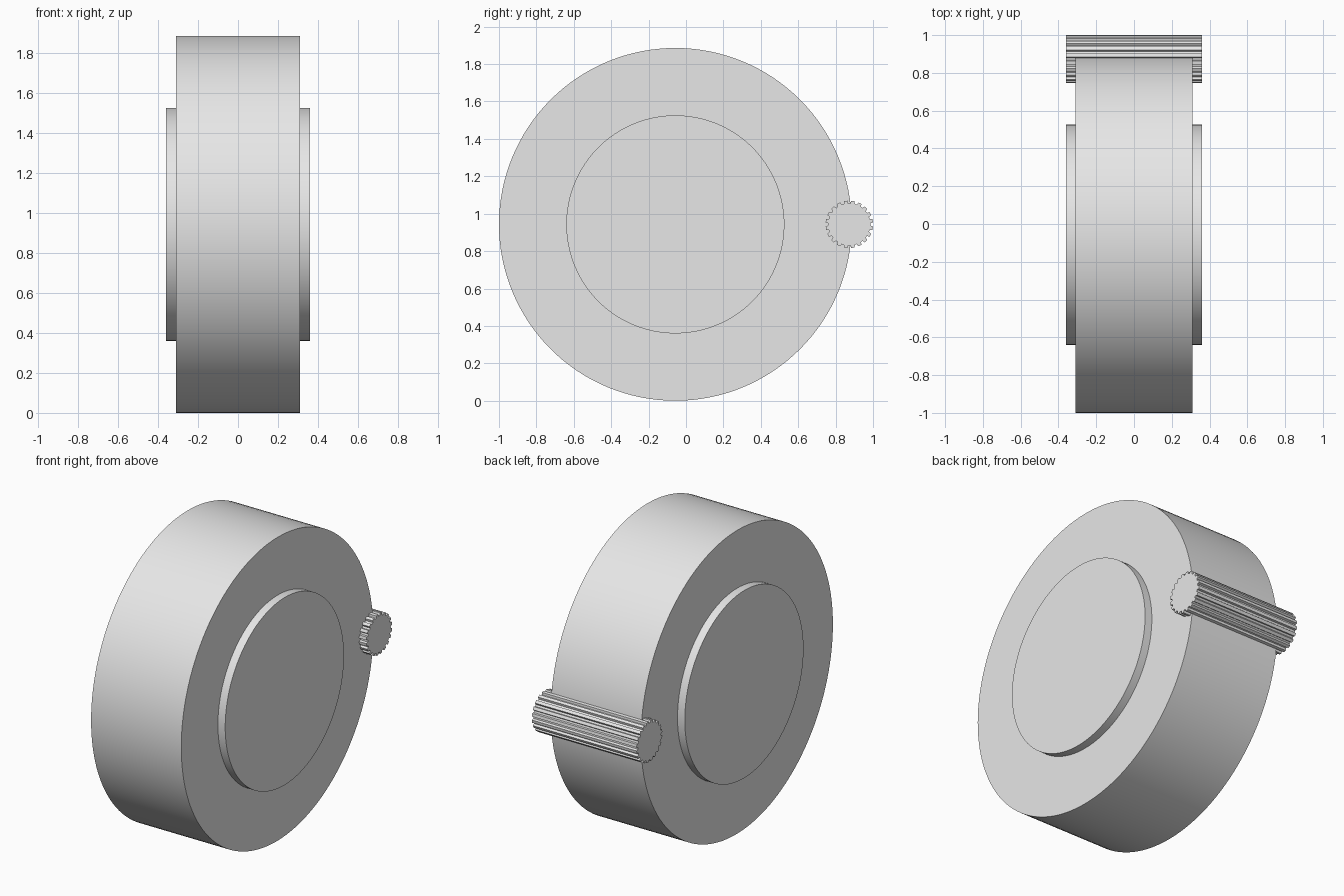
import bpy, bmesh, math

cube = bpy.data.objects.get("Cube")
if cube:
    bpy.data.objects.remove(cube, do_unlink=True)

grey = bpy.data.materials.new("plain_grey")
grey.use_nodes = True
colour = (0.8, 0.8, 0.8, 1)
grey.diffuse_color = colour
grey.node_tree.nodes["Principled BSDF"].inputs["Base Color"].default_value = colour

AXLE_Z = 0.943


def circle(radius, sides=128):
    return [(radius * math.cos(2 * math.pi * i / sides),
             radius * math.sin(2 * math.pi * i / sides)) for i in range(sides)]


def gear(outer, root, teeth):
    """Flat-topped teeth with narrow grooves; a groove sits at angle zero."""
    points = []
    for t in range(teeth):
        for radius, part in ((root, -0.16), (root, 0.16), (outer, 0.27), (outer, 0.73)):
            a = 2 * math.pi * (t + part) / teeth
            points.append((radius * math.cos(a), radius * math.sin(a)))
    return points


def extrude_x(name, outline, x0, x1, y, smooth_angle):
    """Extrude a closed y-z outline along x."""
    bm = bmesh.new()
    face = bm.faces.new([bm.verts.new((x0, y + py, AXLE_Z + pz)) for py, pz in outline])
    result = bmesh.ops.extrude_face_region(bm, geom=[face])
    moved = [v for v in result["geom"] if isinstance(v, bmesh.types.BMVert)]
    bmesh.ops.translate(bm, verts=moved, vec=(x1 - x0, 0, 0))
    bmesh.ops.recalc_face_normals(bm, faces=bm.faces)
    mesh = bpy.data.meshes.new(name)
    bm.to_mesh(mesh)
    bm.free()
    mesh.materials.append(grey)
    obj = bpy.data.objects.new(name, mesh)
    bpy.context.collection.objects.link(obj)
    bpy.ops.object.select_all(action="DESELECT")
    obj.select_set(True)
    bpy.context.view_layer.objects.active = obj
    bpy.ops.object.shade_smooth_by_angle(angle=math.radians(smooth_angle))
    return obj


# Wide drum
extrude_x("drum", circle(0.943), -0.31, 0.31, -0.057, 30)

# Raised disc on each side
for side, sign in (("left", 1), ("right", -1)):
    extrude_x(side + "_disc", circle(0.583), sign * 0.30, sign * 0.36, -0.057, 30)

# Ridged roller sunk into the back of the drum
extrude_x("ridged_roller", gear(0.127, 0.113, 20), -0.36, 0.36, 0.873, 15)
